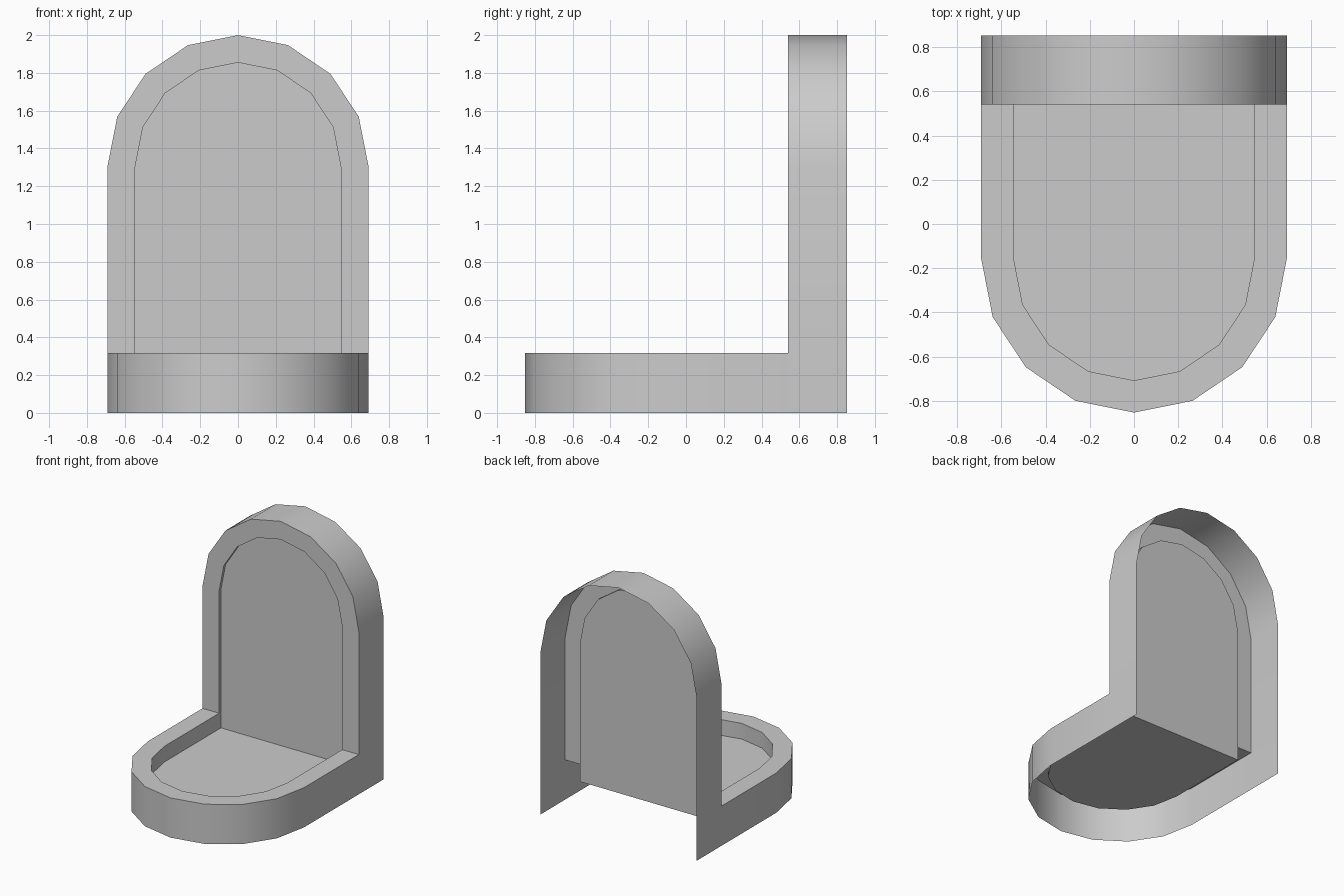
import bpy, bmesh, math

if "Cube" in bpy.data.objects:
    bpy.data.objects.remove(bpy.data.objects["Cube"])

OUTER, INNER = (0.692, 0.70), (0.545, 0.555)   # arch radii across / along


def arch(radii, foot, spring):
    """Open arch: straight leg, eight-sided half round, straight leg."""
    rx, ry = radii
    pts = [(rx, foot)]
    pts += [(rx * math.cos(math.pi * i / 8), spring + ry * math.sin(math.pi * i / 8))
            for i in range(9)]
    return pts + [(-rx, foot)]


def build(name, spring, place, strips, panel):
    """Each strip joins two arches at different depths; the panel is a filled arch."""
    bm = bmesh.new()

    def ring(radii, foot, depth):
        return [bm.verts.new(place(u, v, depth)) for u, v in arch(radii, foot, spring)]

    for first, second in strips:
        a, b = ring(*first), ring(*second)
        for i in range(len(a) - 1):
            bm.faces.new((a[i], a[i + 1], b[i + 1], b[i]))
    bm.faces.new(ring(*panel))
    bmesh.ops.remove_doubles(bm, verts=bm.verts[:], dist=0.0005)
    mesh = bpy.data.meshes.new(name)
    bm.to_mesh(mesh)
    bm.free()
    obj = bpy.data.objects.new(name, mesh)
    bpy.context.collection.objects.link(obj)
    bpy.ops.object.select_all(action='DESELECT')
    obj.select_set(True)
    bpy.context.view_layer.objects.active = obj
    bpy.ops.object.shade_smooth_by_angle(angle=math.radians(30))


BACK, FRONT, PANEL_Y = 0.853, 0.54, 0.563
RIM_Z, FLOOR_Z = 0.318, 0.192

# Upright arch: outer wall, front rim, shallow recess, panel (open behind)
build("upright_arch", 1.30, lambda u, v, d: (u, d, v),
      [((OUTER, 0, BACK), (OUTER, 0, FRONT)),
       ((OUTER, RIM_Z, FRONT), (INNER, RIM_Z, FRONT)),
       ((INNER, RIM_Z, FRONT), (INNER, RIM_Z, PANEL_Y))],
      (INNER, FLOOR_Z, PANEL_Y))

# Base tray: outer wall, top rim, recess wall, floor (open underneath)
build("base_tray", 0.153, lambda u, v, d: (-u, -v, d),
      [((OUTER, -FRONT, 0), (OUTER, -FRONT, RIM_Z)),
       ((OUTER, -FRONT, RIM_Z), (INNER, -FRONT, RIM_Z)),
       ((INNER, -PANEL_Y, RIM_Z), (INNER, -PANEL_Y, FLOOR_Z))],
      (INNER, -PANEL_Y, FLOOR_Z))
